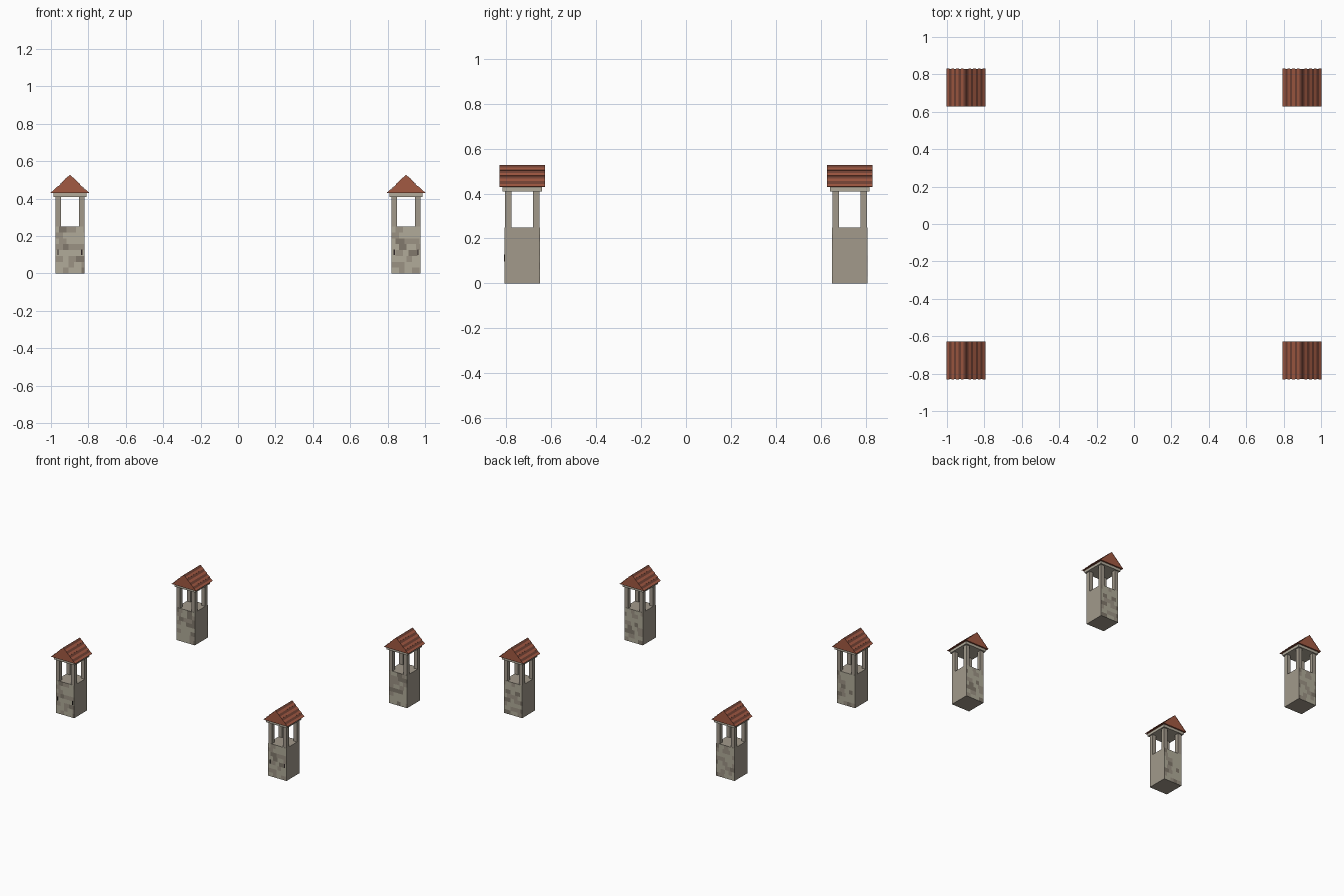
import bpy, bmesh, random
from mathutils import Matrix, Vector

if "Cube" in bpy.data.objects:
    bpy.data.objects.remove(bpy.data.objects["Cube"])

random.seed(4)


def material(name, rgb):
    m = bpy.data.materials.new(name)
    m.diffuse_color = (*rgb, 1)
    m.use_nodes = True
    m.node_tree.nodes["Principled BSDF"].inputs["Base Color"].default_value = m.diffuse_color
    return m


STONE = material("stone", (0.36, 0.32, 0.26))
BRICKS = [material("brick_light", (0.44, 0.41, 0.32)),
          material("brick_mid", (0.33, 0.29, 0.23)),
          material("brick_dark", (0.22, 0.19, 0.15))]
TRIM = material("trim", (0.45, 0.41, 0.33))
TILE = material("tile", (0.36, 0.10, 0.055))
TILE_DARK = material("tile_dark", (0.17, 0.055, 0.035))
SLIT = material("slit", (0.03, 0.02, 0.02))


def finish(name, bm, mat, loc):
    bmesh.ops.recalc_face_normals(bm, faces=bm.faces)
    me = bpy.data.meshes.new(name)
    bm.to_mesh(me)
    bm.free()
    me.materials.append(mat)
    ob = bpy.data.objects.new(name, me)
    ob.location = loc
    bpy.context.collection.objects.link(ob)


def boxes(name, items, mat, loc):
    """items: (centre, size) pairs merged into one object"""
    bm = bmesh.new()
    for c, s in items:
        bmesh.ops.create_cube(bm, size=1, matrix=Matrix.Translation(c) @ Matrix.Diagonal((*s, 1)))
    finish(name, bm, mat, loc)


def prisms(name, profiles, length, mat, loc):
    """x-z profiles extruded along y"""
    bm = bmesh.new()
    for prof in profiles:
        f = bm.faces.new([bm.verts.new((x, -length / 2, z)) for x, z in prof])
        g = bmesh.ops.extrude_face_region(bm, geom=[f])["geom"]
        bmesh.ops.translate(bm, vec=(0, length, 0),
                            verts=[v for v in g if isinstance(v, bmesh.types.BMVert)])
    finish(name, bm, mat, loc)


W, BASE, POST = 0.155, 0.25, 0.03


def brick_layout():
    """staggered courses on the front and back, split by tone"""
    tones = [[], [], []]
    for side in (-1, 1):
        for row in range(8):
            h = BASE / 8
            x = -W / 2
            step = 0.02 if row % 2 else 0.04
            while x < W / 2 - 0.001:
                w = min(step, W / 2 - x)
                t = random.choices((0, 1, 2), (6, 3, 1.5))[0]
                tones[t].append(((x + w / 2, side * W / 2, (row + 0.5) * h), (w, 0.002, h)))
                x += w
                step = random.choice((0.03, 0.04, 0.05))
    return tones


def roof_strips(offset):
    """tile courses lying on both slopes, every other course"""
    out = []
    n = 8
    a, b = Vector((0.1015, 0.43)), Vector((0, 0.527))
    nrm = Vector((0.7, 0.72)).normalized()
    for i in range(offset, n, 2):
        p, q = a.lerp(b, i / n), a.lerp(b, (i + 1) / n)
        # dark courses are narrow and recessed under the red ones
        lift = 0.003 if offset == 0 else 0.001
        r, s = q + nrm * 0.001, p + nrm * lift
        for sx in (1, -1):
            out.append([(sx * v.x, v.y) for v in (p, q, r, s)])
    return out


def tower(tag, loc):
    boxes("tower_base_" + tag, [((0, 0, BASE / 2), (W, W, BASE))], STONE, loc)
    for mat, items in zip(BRICKS, brick_layout()):
        boxes(mat.name + "_courses_" + tag, items, mat, loc)

    # corner posts of the lookout
    d = (W - POST) / 2
    boxes("posts_" + tag, [((sx * d, sy * d, 0.33), (POST, POST, 0.16))
                           for sx in (-1, 1) for sy in (-1, 1)], STONE, loc)
    boxes("cornice_" + tag, [((0, 0, 0.42), (0.177, 0.177, 0.02))], TRIM, loc)

    # gable roof with ridge along y
    prisms("roof_" + tag, [[(-0.1, 0.43), (0.1, 0.43), (0, 0.527)]], 0.2, TILE, loc)
    prisms("roof_tiles_" + tag, roof_strips(0), 0.203, TILE, loc)
    prisms("roof_gaps_" + tag, roof_strips(1), 0.202, TILE_DARK, loc)

    # narrow slits on the front of the front towers
    if loc[1] < 0:
        boxes("slits_" + tag, [((sx * 0.063, -W / 2 - 0.001, 0.113), (0.006, 0.006, 0.03))
                               for sx in (-1, 1)], SLIT, loc)


for sx, nx in ((-1, "left"), (1, "right")):
    for sy, ny in ((-1, "front"), (1, "back")):
        tower(ny + "_" + nx, (sx * 0.8985, sy * 0.729, 0))
